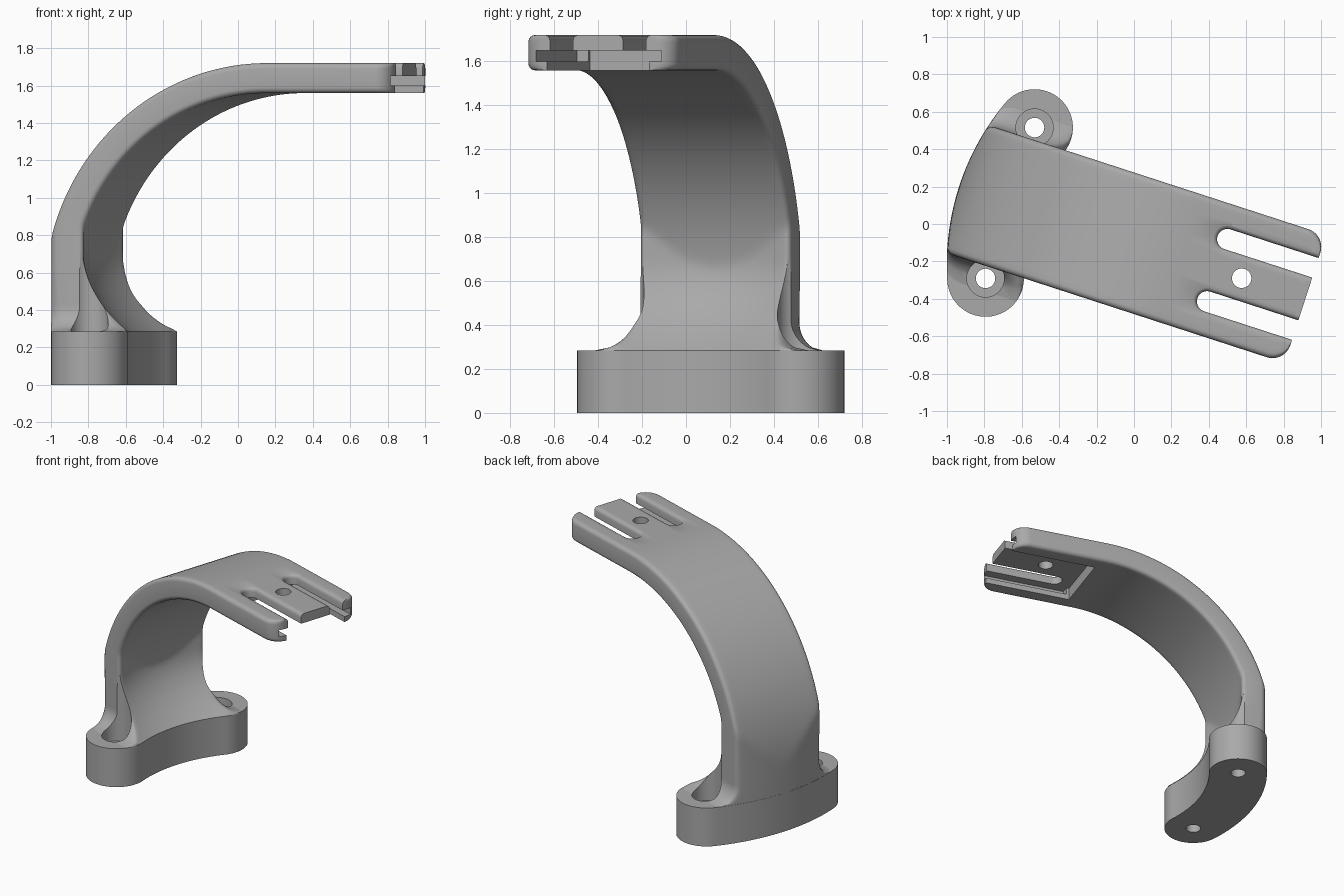
import bpy, bmesh
from math import sin, cos, pi, sqrt, atan2, radians
from mathutils import Matrix

cube = bpy.data.objects.get("Cube")
if cube:
    bpy.data.objects.remove(cube, do_unlink=True)

grey = bpy.data.materials.new("plain grey")
grey.use_nodes = True
colour = (0.4, 0.4, 0.4, 1)
grey.diffuse_color = colour
grey.node_tree.nodes["Principled BSDF"].inputs["Base Color"].default_value = colour

# The bracket is modelled along +x, then turned into place
PLACE = Matrix.Rotation(radians(-18), 4, "Z") @ Matrix.Translation((0, -0.098, 0))
HALF, THICK = 0.36, 0.16           # arm half width and thickness
BEND_X, BEND_Z, BEND_R = 0.3, 0.47, 1.25
ARC_X, ARC_R = 0.4, 1.35           # plan curve of the back wall
LUG_X, LUG_Y, LUG_R = -0.665, 0.424, 0.205
BASE_TOP, FLARE_TOP, TOP = 0.285, 0.7, 1.72


def loft(name, rings):
    """Skin a list of equal closed rings and cap both ends."""
    bm = bmesh.new()
    rows = [[bm.verts.new(p) for p in ring] for ring in rings]
    n = len(rows[0])
    for a, b in zip(rows, rows[1:]):
        for i in range(n):
            j = (i + 1) % n
            bm.faces.new((a[i], a[j], b[j], b[i]))
    bm.faces.new(rows[0])
    bm.faces.new(rows[-1])
    bmesh.ops.recalc_face_normals(bm, faces=bm.faces)
    bm.transform(PLACE)
    mesh = bpy.data.meshes.new(name)
    bm.to_mesh(mesh)
    bm.free()
    mesh.materials.append(grey)
    obj = bpy.data.objects.new(name, mesh)
    bpy.context.collection.objects.link(obj)
    return obj


def prism(name, outline, z0, z1):
    return loft(name, [[(x, y, z) for x, y in outline] for z in (z0, z1)])


def arc(cx, cy, r, a0, a1, n):
    return [(cx + r * cos(a0 + (a1 - a0) * i / n), cy + r * sin(a0 + (a1 - a0) * i / n))
            for i in range(n + 1)]


def circle(cx, cy, r):
    return arc(cx, cy, r, 0, 2 * pi, 48)[:-1]


def box(name, x0, x1, half, z0, z1):
    return prism(name, [(x0, -half), (x1, -half), (x1, half), (x0, half)], z0, z1)


def slot(y, r):
    return arc(0.5, y, r, pi / 2, 3 * pi / 2, 20) + [(1.3, y - r), (1.3, y + r)]


def cut(obj, cutters):
    bpy.context.view_layer.objects.active = obj
    for c in cutters:
        mod = obj.modifiers.new("cut", "BOOLEAN")
        mod.operation, mod.solver, mod.object = "DIFFERENCE", "EXACT", c
        bpy.ops.object.modifier_apply(modifier=mod.name)


# Arm section: rounded rectangle as (depth from outer face, sideways)
def arm_section(r=0.03, across=24):
    pts = []
    w = HALF - r
    corners = [(r, -w, pi), (r, w, pi / 2), (THICK - r, w, 0), (THICK - r, -w, -pi / 2)]
    for k, (t, y, a) in enumerate(corners):
        a0 = a + pi / 2 if k else 3 * pi / 2
        pts += arc(t, y, r, a0, a0 - pi / 2, 5)
        if k in (0, 2):
            s = 1 if k == 0 else -1
            t_face = 0 if k == 0 else THICK
            pts += [(t_face, s * w * (2 * i / across - 1)) for i in range(1, across)]
    return pts


def arm_point(theta, drop, run, t, y):
    r = BEND_R - t
    x = BEND_X - r * cos(theta) + run
    z = BEND_Z + r * sin(theta) - drop
    half = HALF
    k = max(0, (0.42 - z) / 0.135)
    if k:                                   # side fillets onto the base
        half += 0.13 * (1 - sqrt(max(0, 1 - k * k)))
    nose = max(0, (x - 0.895) / 0.1)
    if nose:                                # rounded outer tip corners
        half -= 0.1 * (1 - sqrt(max(0, 1 - nose * nose)))
    y *= half / HALF
    if x < BEND_X:                          # curved back wall and inner flare
        k = max(0, (FLARE_TOP - z) / (FLARE_TOP - BASE_TOP))
        depth = 0.175 + 0.234 * k * k
        wall = ARC_R - t * depth / THICK
        x = max(x, ARC_X - sqrt(wall * wall - y * y))
        if z < FLARE_TOP and abs(y) > 0.348:
            x = min(x, LUG_X + sqrt(max(0, LUG_R ** 2 - (abs(y) - LUG_Y) ** 2)))
    return x, y, z


steps = [(0, (BEND_Z - BASE_TOP) * (1 - i / 14), 0) for i in range(14)]
steps += [(pi / 2 * i / 56, 0, 0) for i in range(57)]
steps += [(pi / 2, 0, d) for d in (0.2, 0.4, 0.595)]
steps += [(pi / 2, 0, 0.595 + 0.1 * sin(pi / 2 * i / 10)) for i in range(1, 11)]
section = arm_section()
arm = loft("curved_arm", [[arm_point(*s, t, y) for t, y in section] for s in steps])

# Base: curved bar with a round lug at each end
tilt = atan2(LUG_Y, ARC_X - LUG_X)
reach = sqrt(LUG_Y ** 2 + (ARC_X - LUG_X) ** 2)
outline = arc(ARC_X, 0, reach + LUG_R, pi - tilt, pi + tilt, 40)
outline += arc(LUG_X, -LUG_Y, LUG_R, pi + tilt, 2 * pi + tilt, 32)[1:]
outline += arc(ARC_X, 0, reach - LUG_R, pi + tilt, pi - tilt, 40)[1:]
outline += arc(LUG_X, LUG_Y, LUG_R, -tilt, pi - tilt, 32)[1:-1]
base = prism("mounting_base", outline, 0, BASE_TOP)

# Screw holes and head clearance, mirrored on both lugs
holes, clearances = [], []
for side in (-1, 1):
    holes.append(prism("screw_hole", circle(LUG_X, side * LUG_Y, 0.052), -0.1, 0.4))
    clearances.append(prism("head_clearance", circle(LUG_X, side * LUG_Y, 0.1), 0.2, FLARE_TOP))

# Fork slots with rounded upper edges, tab hole and sliding groove
fork = []
lip = [(1.5, 0), (1.695, 0), (1.707, 0.003), (1.715, 0.01), (TOP, 0.02), (1.75, 0.02)]
for side in (-1, 1):
    fork.append(loft("fork_slot", [[(x, y, z) for x, y in slot(side * 0.175, 0.055 + grow)]
                                   for z, grow in lip]))
fork.append(prism("tab_hole", circle(0.637, 0, 0.052), 1.4, 1.8))
fork.append(box("groove_opening", 0.36, 1.3, 0.245, 1.5, 1.65))
fork.append(box("groove_undercut", 0.38, 1.3, 0.3, 1.6, 1.65))

cut(base, holes + clearances)
cut(arm, clearances + fork)
for c in holes + clearances + fork:
    bpy.data.objects.remove(c, do_unlink=True)

# Smooth curved faces, keep real edges crisp
for obj in (arm, base):
    bpy.ops.object.select_all(action="DESELECT")
    obj.select_set(True)
    bpy.context.view_layer.objects.active = obj
    bpy.ops.object.shade_smooth_by_angle(angle=radians(32))
